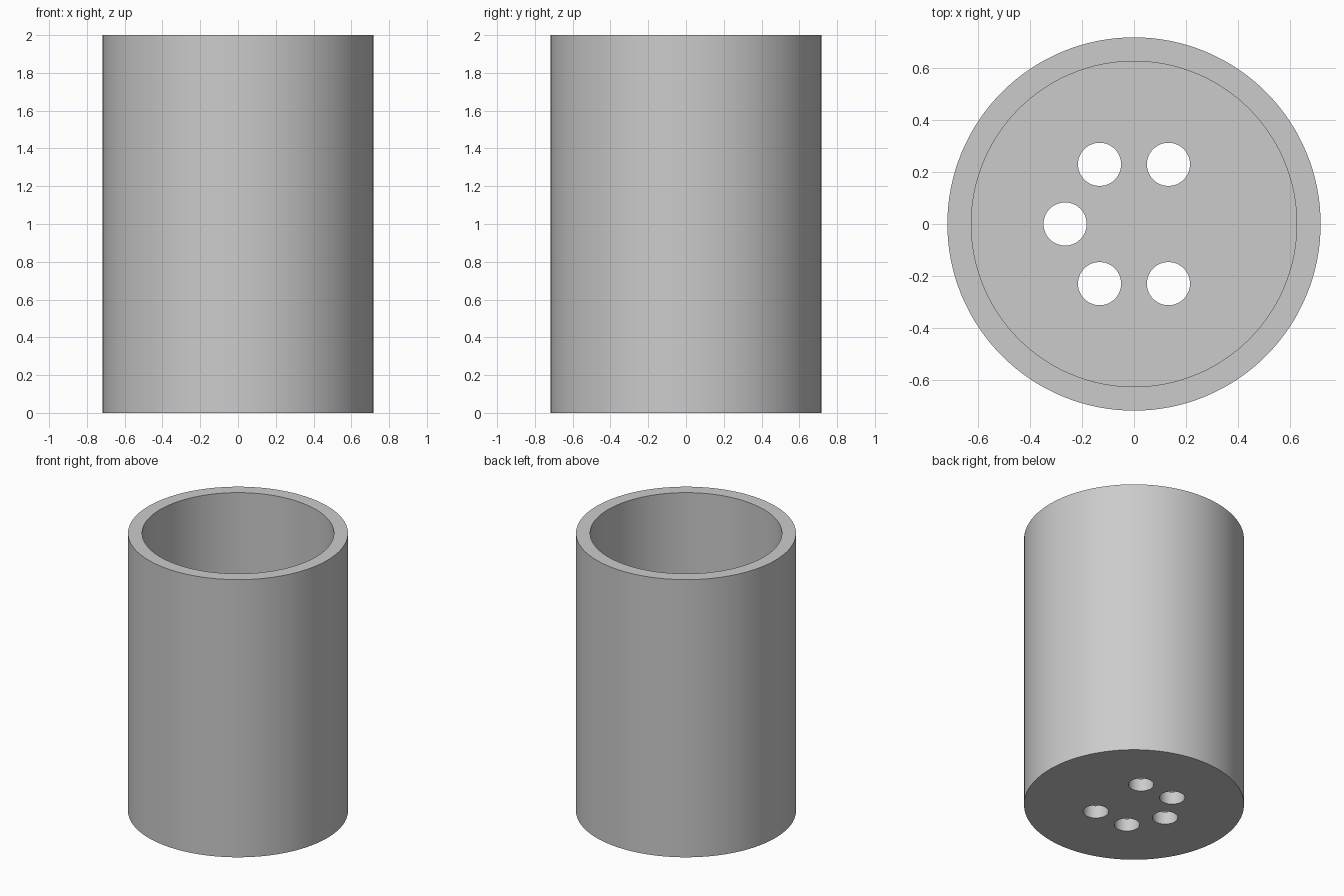
import bpy
import math

OUTER, INNER, HEIGHT, FLOOR = 0.718, 0.626, 2.0, 0.092
HOLE, RING = 0.083, 0.265

cube = bpy.data.objects.get("Cube")
if cube:
    bpy.data.objects.remove(cube, do_unlink=True)

grey = bpy.data.materials.new("plain_grey")
grey.use_nodes = True
colour = (0.6, 0.6, 0.6, 1)
grey.diffuse_color = colour
grey.node_tree.nodes["Principled BSDF"].inputs["Base Color"].default_value = colour


def cylinder(name, radius, bottom, top, x=0, y=0, sides=128):
    bpy.ops.mesh.primitive_cylinder_add(vertices=sides, radius=radius, depth=top - bottom,
                                        location=(x, y, (bottom + top) / 2))
    obj = bpy.context.object
    obj.name = name
    obj.data.materials.append(grey)
    return obj


# Outer body, then the cavity and the floor holes cut from it
cup = cylinder("cup", OUTER, 0, HEIGHT)
cutters = [cylinder("cavity_cutter", INNER, FLOOR, HEIGHT + 0.2)]
# Five of six places around the ring; the +x place stays solid
for i in range(1, 6):
    a = i * math.pi / 3
    cutters.append(cylinder("hole_cutter", HOLE, -0.2, FLOOR + 0.2,
                            RING * math.cos(a), RING * math.sin(a), 48))

bpy.ops.object.select_all(action="DESELECT")
cup.select_set(True)
bpy.context.view_layer.objects.active = cup
for cutter in cutters:
    mod = cup.modifiers.new("cut", "BOOLEAN")
    mod.operation = "DIFFERENCE"
    mod.solver = "EXACT"
    mod.object = cutter
    bpy.ops.object.modifier_apply(modifier=mod.name)
    bpy.data.objects.remove(cutter, do_unlink=True)

# Smooth walls with crisp rims
bpy.ops.object.shade_smooth_by_angle(angle=math.radians(30))
